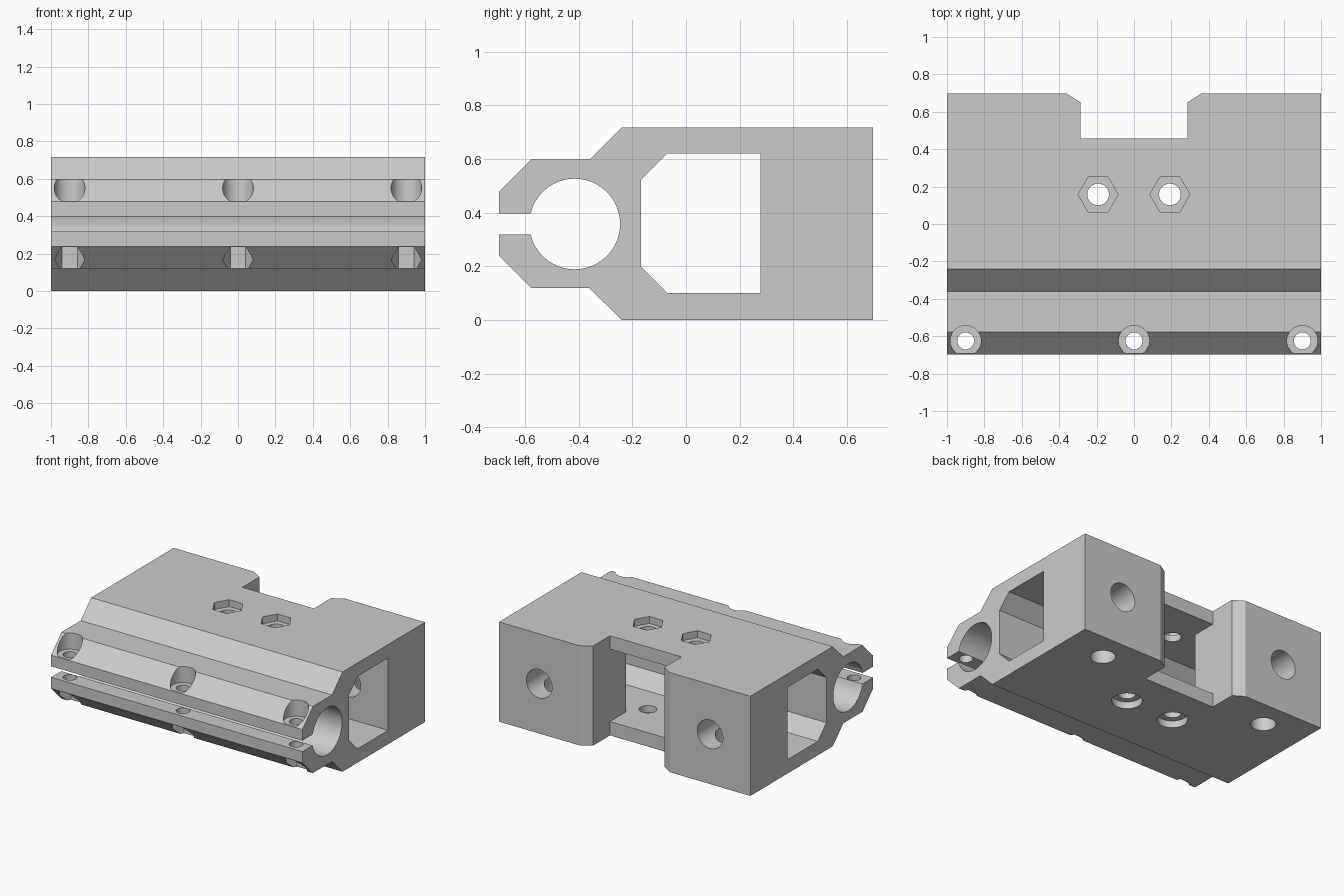
import bpy, bmesh, math
from mathutils import Vector

default = bpy.data.objects.get("Cube")
if default:
    bpy.data.objects.remove(default, do_unlink=True)

grey = bpy.data.materials.new("plain grey")
grey.use_nodes = True
colour = (0.6, 0.6, 0.6, 1)
grey.diffuse_color = colour
grey.node_tree.nodes["Principled BSDF"].inputs["Base Color"].default_value = colour

# How a flat outline (u, v) and an extrusion height map to space
AXES = {
    "x": lambda u, v, w: (w, u, v),
    "y": lambda u, v, w: (u, w, v),
    "z": lambda u, v, w: (u, v, w),
}


def prism(name, outline, axis, low, high):
    """Extrude a closed outline along an axis."""
    place = AXES[axis]
    bm = bmesh.new()
    face = bm.faces.new([bm.verts.new(place(u, v, low)) for u, v in outline])
    made = bmesh.ops.extrude_face_region(bm, geom=[face])
    verts = [g for g in made["geom"] if isinstance(g, bmesh.types.BMVert)]
    bmesh.ops.translate(bm, verts=verts, vec=Vector(place(0, 0, high - low)))
    bmesh.ops.recalc_face_normals(bm, faces=bm.faces)
    mesh = bpy.data.meshes.new(name)
    bm.to_mesh(mesh)
    bm.free()
    mesh.materials.append(grey)
    obj = bpy.data.objects.new(name, mesh)
    bpy.context.collection.objects.link(obj)
    return obj


def ring(u, v, radius, sides=48):
    return [(u + radius * math.cos(math.tau * i / sides),
             v + radius * math.sin(math.tau * i / sides)) for i in range(sides)]


def cut(outline, axis, low, high):
    """Subtract a prism from the body."""
    cutter = prism("cutter", outline, axis, low, high)
    cutter.hide_render = True
    mod = body.modifiers.new("cut", "BOOLEAN")
    mod.operation = "DIFFERENCE"
    mod.solver = "EXACT"
    mod.object = cutter
    bpy.ops.object.modifier_apply(modifier=mod.name)
    bpy.data.objects.remove(cutter, do_unlink=True)


MID, TOP = 0.358, 0.717

# Side profile: upper half from the clamp slit to the back, then mirrored
bore_y, bore_r, slit = -0.415, 0.169, 0.04
start = math.asin(slit / bore_r)
steps = 64
bore = [(bore_y - bore_r * math.cos(a), MID + bore_r * math.sin(a))
        for a in (start + (math.tau - 2 * start) * i / steps for i in range(steps + 1))]
upper = [(-0.697, MID + slit), (-0.697, 0.478), (-0.577, 0.598),
         (-0.36, 0.598), (-0.24, TOP), (0.697, TOP)]
lower = [(y, 2 * MID + 0.001 - z) for y, z in reversed(upper)]
body = prism("clamp_block", upper + lower + bore[::-1], "x", -1, 1)
bpy.context.view_layer.objects.active = body
body.select_set(True)

# Lengthwise window with chamfered front corners
cut([(-0.167, 0.197), (-0.167, 0.523), (-0.07, 0.62), (0.277, 0.62),
     (0.277, 0.1), (-0.07, 0.1)], "x", -1.1, 1.1)

# Rear notch with flared mouth, opened into the window
half = [(0.285, 0.456), (0.285, 0.65), (0.36, 0.697), (0.36, 0.8)]
cut(half + [(-x, y) for x, y in reversed(half)], "z", -0.1, 0.9)
cut([(-0.285, 0.1), (0.285, 0.1), (0.285, 0.62), (-0.285, 0.62)], "y", 0.2, 0.5)

# Clamp screws along the front: hole, round head seat, hex nut seat
for x in (-0.9, 0, 0.9):
    cut(ring(x, -0.625, 0.045), "z", -0.1, 0.9)
    cut(ring(x, -0.625, 0.082), "z", 0.482, 0.9)
    cut(ring(x, -0.625, 0.082, 6), "z", -0.1, 0.236)

for side in (-1, 1):
    # Middle screws: hole, hex seat on top, round seat underneath
    x = side * 0.192
    cut(ring(x, 0.158, 0.058), "z", -0.1, 0.9)
    cut(ring(x, 0.158, 0.107, 6), "z", TOP - 0.05, 0.9)
    cut(ring(x, 0.158, 0.1), "z", -0.1, 0.05)
    # Rear sockets with a cross hole from below
    x = side * 0.68
    cut(ring(x, MID, 0.102), "y", 0.2, 0.8)
    cut(ring(x, 0.495, 0.082), "z", -0.1, MID)

bpy.ops.object.shade_smooth_by_angle(angle=math.radians(25))
